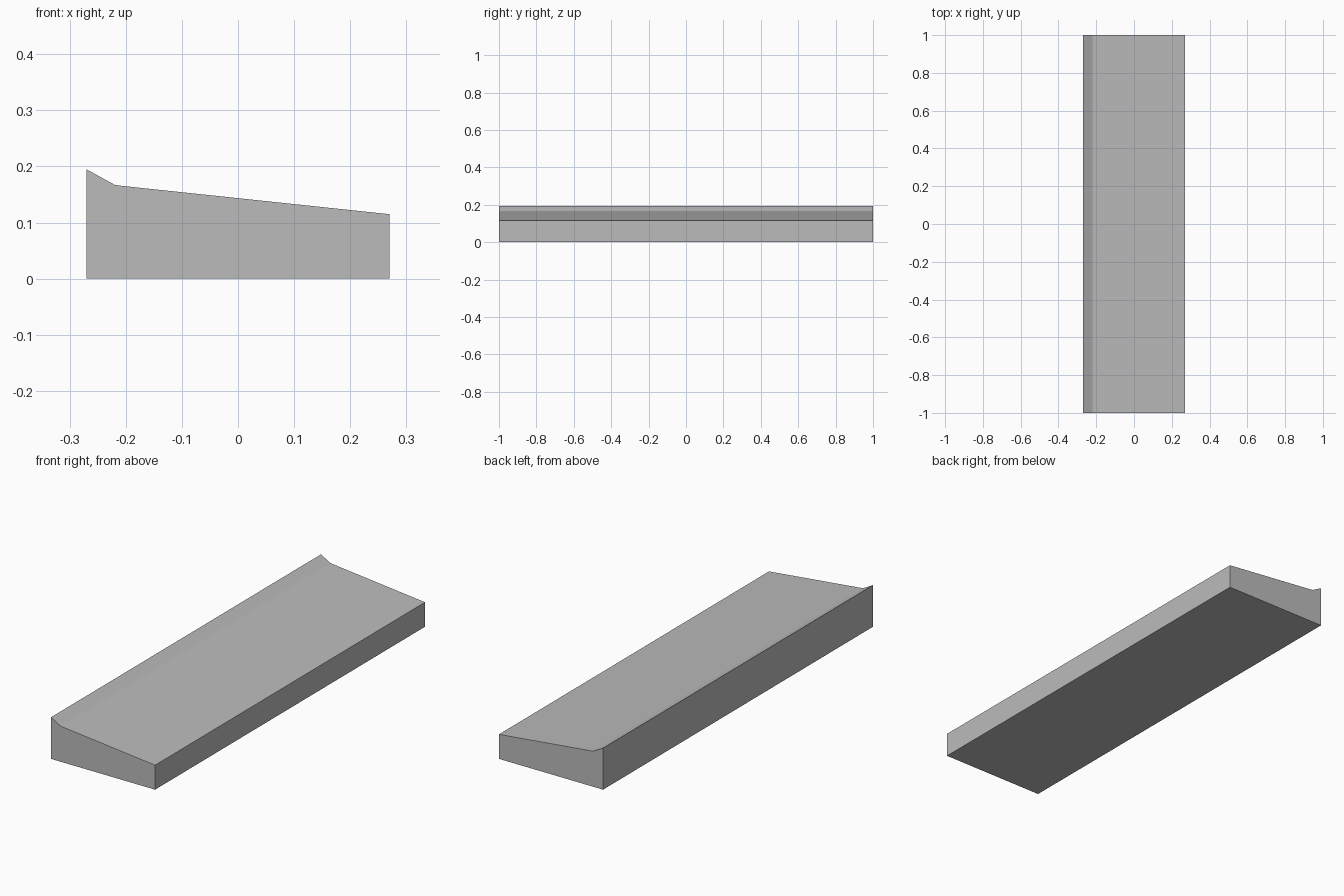
import bpy
import bmesh

# Remove the default cube
cube = bpy.data.objects.get("Cube")
if cube:
    bpy.data.objects.remove(cube, do_unlink=True)

# Single grey material
grey = bpy.data.materials.new("plain grey")
grey.use_nodes = True
colour = (0.5, 0.5, 0.5, 1)
grey.diffuse_color = colour
grey.node_tree.nodes["Principled BSDF"].inputs["Base Color"].default_value = colour

# Cross-section: sloping top with a raised lip, softened where they meet
HALF_LENGTH = 1.0
profile = [(-0.27, 0), (0.27, 0), (0.27, 0.115), (-0.212, 0.166),
           (-0.22, 0.1675), (-0.27, 0.195)]

# Extrude the cross-section along the length
bm = bmesh.new()
end = bm.faces.new([bm.verts.new((x, -HALF_LENGTH, z)) for x, z in profile])
extruded = bmesh.ops.extrude_face_region(bm, geom=[end], use_keep_orig=True)
verts = [g for g in extruded["geom"] if isinstance(g, bmesh.types.BMVert)]
bmesh.ops.translate(bm, verts=verts, vec=(0, 2 * HALF_LENGTH, 0))
bmesh.ops.recalc_face_normals(bm, faces=bm.faces)

mesh = bpy.data.meshes.new("sloped_slab")
bm.to_mesh(mesh)
bm.free()
mesh.materials.append(grey)
slab = bpy.data.objects.new("sloped_slab", mesh)
bpy.context.collection.objects.link(slab)
